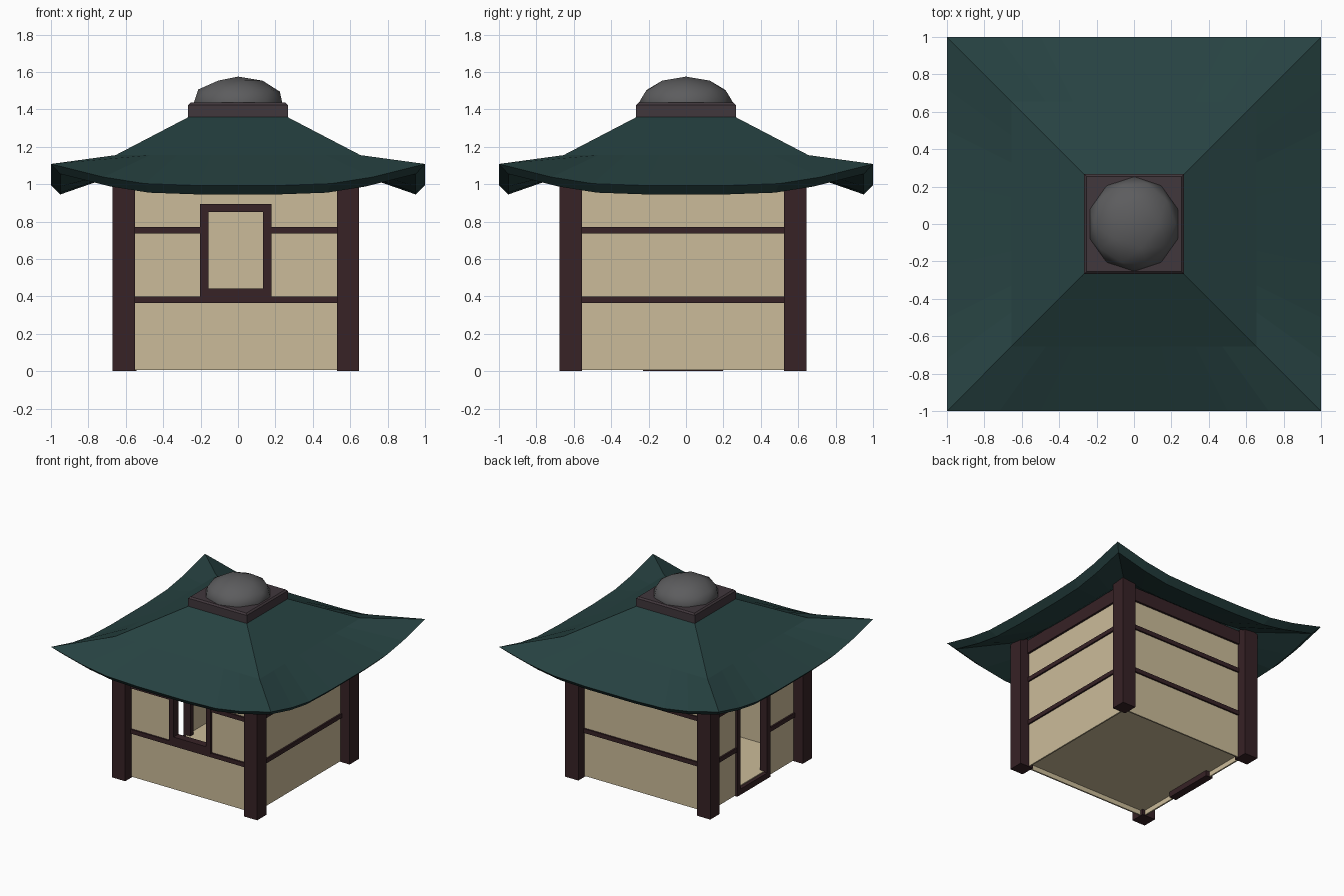
import bpy, bmesh, math
from mathutils import Matrix, Vector

if "Cube" in bpy.data.objects:
    bpy.data.objects.remove(bpy.data.objects["Cube"])


def material(name, r, g, b):
    m = bpy.data.materials.new(name)
    m.diffuse_color = (r, g, b, 1)
    m.use_nodes = True
    m.node_tree.nodes["Principled BSDF"].inputs["Base Color"].default_value = m.diffuse_color
    return m


PLASTER = material("tan plaster", 0.60, 0.50, 0.32)
WOOD = material("dark wood", 0.038, 0.016, 0.019)
ROOF = material("dark teal roof", 0.020, 0.055, 0.054)
STONE = material("dark stone", 0.052, 0.038, 0.045)
DOME = material("grey dome", 0.108, 0.108, 0.112)

CENTRE = Vector((-0.012, -0.016, 0))    # the house sits slightly off the roof centre


def finish(name, bm, mat):
    bmesh.ops.recalc_face_normals(bm, faces=bm.faces)
    me = bpy.data.meshes.new(name)
    bm.to_mesh(me)
    bm.free()
    me.materials.append(mat)
    ob = bpy.data.objects.new(name, me)
    bpy.context.collection.objects.link(ob)
    return ob


def boxes(name, mat, parts, turn=0):
    """Boxes as (u0, u1, depth0, depth1, z0, z1) on the front side, turned to a side."""
    bm = bmesh.new()
    rot = Matrix.Translation(CENTRE) @ Matrix.Rotation(math.radians(turn), 4, 'Z')
    for u0, u1, d0, d1, z0, z1 in parts:
        mid = Vector(((u0 + u1) / 2, -(d0 + d1) / 2, (z0 + z1) / 2))
        size = Matrix.Diagonal((u1 - u0, d1 - d0, z1 - z0, 1))
        bmesh.ops.create_cube(bm, size=1, matrix=rot @ Matrix.Translation(mid) @ size)
    return finish(name, bm, mat)


# Corner posts
for i in range(4):
    boxes(f"corner_post_{i}", WOOD, [(-0.66, -0.54, 0.54, 0.66, 0, 1.10)], i * 90)

# Walls, rails and framed openings: side -> (turn, opening half width, bottom, top)
SIDES = {"front": (0, 0.19, 0.395, 0.895), "right": (90, 0, 0, 0),
         "back": (180, 0, 0, 0), "left": (-90, 0.215, 0.0, 0.895)}
W, D0, D1, TOP, BASE = 0.573, 0.565, 0.577, 1.02, 0.006
for side, (turn, h, zb, zt) in SIDES.items():
    if h:
        i = h - 0.02                      # wall edge hides inside the frame
        wall = [(-W, -i, D0, D1, BASE, TOP), (i, W, D0, D1, BASE, TOP),
                (-i, i, D0, D1, zt - 0.02, TOP)]
        if zb > 0.1:
            wall.append((-i, i, D0, D1, BASE, zb + 0.02))
    else:
        wall = [(-W, W, D0, D1, BASE, TOP)]
    boxes(f"{side}_wall", PLASTER, wall, turn)

    rails = [(-0.56, 0.56, 0.55, 0.594, 0.98, 1.09)]       # top beam
    for z0, z1 in ((0.365, 0.40), (0.737, 0.772)):
        if h and zb < z0:
            rails += [(-0.56, -h, 0.56, 0.59, z0, z1), (h, 0.56, 0.56, 0.59, z0, z1)]
        else:
            rails.append((-0.56, 0.56, 0.575, 0.59, z0, z1))
    boxes(f"{side}_rails", WOOD, rails, turn)

    if h:
        f = 0.043
        boxes(f"{side}_opening_frame", WOOD,
              [(-h, -h + f, 0.53, 0.594, zb, zt), (h - f, h, 0.53, 0.594, zb, zt),
               (-h + f, h - f, 0.53, 0.594, zt - f, zt),
               (-h + f, h - f, 0.53, 0.594, zb, zb + 0.048)], turn)

# The front window interrupts the upper rail: rebuild that rail in two halves
bpy.data.objects.remove(bpy.data.objects["front_rails"])
boxes("front_rails", WOOD, [(-0.56, 0.56, 0.55, 0.594, 0.98, 1.09),
                            (-0.56, 0.56, 0.575, 0.59, 0.365, 0.40),
                            (-0.56, -0.19, 0.575, 0.59, 0.737, 0.772),
                            (0.19, 0.56, 0.575, 0.59, 0.737, 0.772)])

# Floor
boxes("floor", PLASTER, [(-D0, D0, -D0, D0, 0.045, 0.055)])

# Roof: square rings joined together, with the eaves lifting towards the corners
STEPS = (-1, -0.72, -0.5, -0.22, 0.22, 0.5, 0.72)
LIFT = {1: 0.115, 0.72: 0.045, 0.5: 0.010, 0.22: 0.0}
# (half width, height mid-side, share of the corner lift)
RINGS = [(0.25, 1.30, 0), (0.62, 1.06, 0.25), (0.95, 0.945, 0.95), (1.0, 0.993, 1),
         (0.655, 1.155, 0), (0.262, 1.36, 0)]
bm = bmesh.new()
loops = []
for half, z, share in RINGS:
    loop = []
    for k in range(4):
        r = Matrix.Rotation(k * math.pi / 2, 3, 'Z')
        for t in STEPS:
            loop.append(bm.verts.new(r @ Vector((t * half, -half, z + share * LIFT[abs(t)]))))
    loops.append(loop)
for a, b in zip(loops, loops[1:]):
    for i in range(len(a)):
        j = (i + 1) % len(a)
        bm.faces.new((a[i], a[j], b[j], b[i]))
bm.faces.new(loops[0])
bm.faces.new(loops[-1])
finish("roof", bm, ROOF)

# Square cap block with a chamfered top edge
bm = bmesh.new()
bmesh.ops.create_cube(bm, size=1, matrix=Matrix.Translation((0, 0, 1.394)) @ Matrix.Diagonal((0.532, 0.532, 0.084, 1)))
top = [e for e in bm.edges if all(v.co.z > 1.4 for v in e.verts)]
bmesh.ops.bevel(bm, geom=top, offset=0.012, segments=1, affect='EDGES')
finish("roof_cap", bm, STONE)

# Low dome on the cap
bm = bmesh.new()
bmesh.ops.create_icosphere(bm, subdivisions=2, radius=1,
                           matrix=Matrix.Translation((0, 0, 1.43)) @ Matrix.Diagonal((0.25, 0.255, 0.145, 1)))
bmesh.ops.bisect_plane(bm, geom=bm.verts[:] + bm.edges[:] + bm.faces[:],
                       plane_co=(0, 0, 1.425), plane_no=(0, 0, -1), clear_outer=True)
for face in bm.faces:
    face.smooth = True
finish("dome", bm, DOME)
